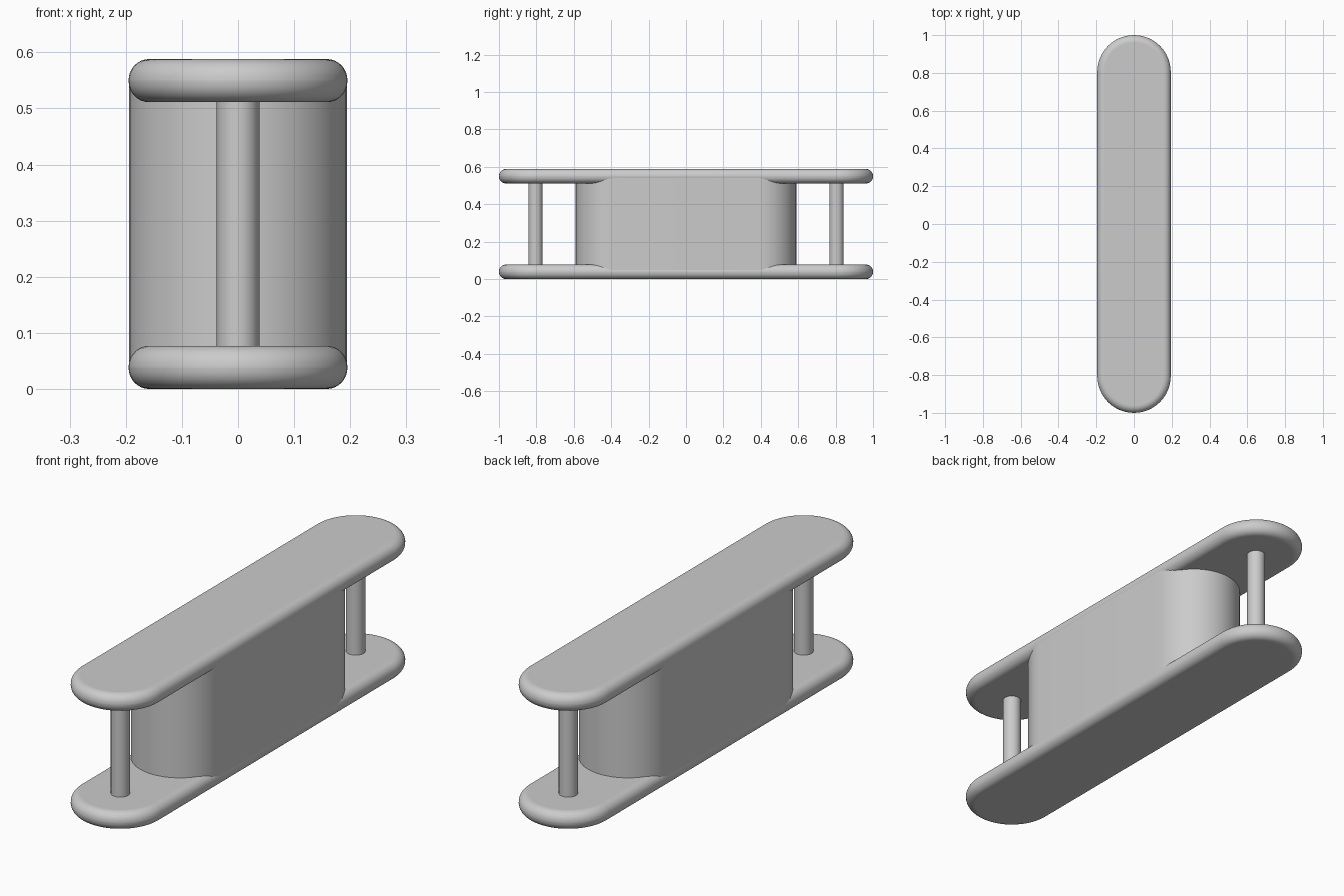
import bpy, bmesh
from math import sin, cos, pi, radians

cube = bpy.data.objects.get("Cube")
if cube:
    bpy.data.objects.remove(cube)

grey = bpy.data.materials.new("light grey")
grey.use_nodes = True
colour = (0.6, 0.6, 0.6, 1)
grey.diffuse_color = colour
grey.node_tree.nodes["Principled BSDF"].inputs["Base Color"].default_value = colour


def stadium(name, radius, half_length, z0, z1, steps=24, rounding=0):
    """Extruded slot outline running along y, optionally with rounded rims."""
    bm = bmesh.new()
    straight = half_length - radius
    outline = []
    for side in (1, -1):
        start = 0 if side == 1 else pi
        for i in range(steps + 1):
            a = start + pi * i / steps
            outline.append(bm.verts.new((radius * cos(a), side * straight + radius * sin(a), z0)))
    base = bm.faces.new(outline)
    top = bmesh.ops.extrude_face_region(bm, geom=[base])["geom"]
    bmesh.ops.translate(bm, verts=[v for v in top if isinstance(v, bmesh.types.BMVert)],
                        vec=(0, 0, z1 - z0))
    bmesh.ops.recalc_face_normals(bm, faces=bm.faces)
    mesh = bpy.data.meshes.new(name)
    bm.to_mesh(mesh)
    bm.free()
    obj = bpy.data.objects.new(name, mesh)
    bpy.context.collection.objects.link(obj)
    if rounding:
        bevel = obj.modifiers.new("rounded rim", "BEVEL")
        bevel.width = rounding
        bevel.segments = 8
        bevel.limit_method = "ANGLE"
        bevel.angle_limit = radians(40)
    finish(obj)


def finish(obj):
    obj.data.materials.append(grey)
    bpy.ops.object.select_all(action="DESELECT")
    obj.select_set(True)
    bpy.context.view_layer.objects.active = obj
    bpy.ops.object.shade_smooth_by_angle(angle=radians(35))


# Rounded end plates
thickness, height, half_width = 0.077, 0.588, 0.195
stadium("bottom_plate", half_width, 1, 0, thickness, rounding=0.037)
stadium("top_plate", half_width, 1, height - thickness, height, rounding=0.037)

# Solid core, flush with the plate sides
stadium("core", half_width - 0.001, 0.59, 0.03, height - 0.03)

# Upright pins at both ends
for name, y in (("front_pin", -0.805), ("back_pin", 0.805)):
    bpy.ops.mesh.primitive_cylinder_add(vertices=24, radius=0.038, depth=height - 0.08,
                                        location=(0, y, height / 2))
    pin = bpy.context.object
    pin.name = name
    finish(pin)
